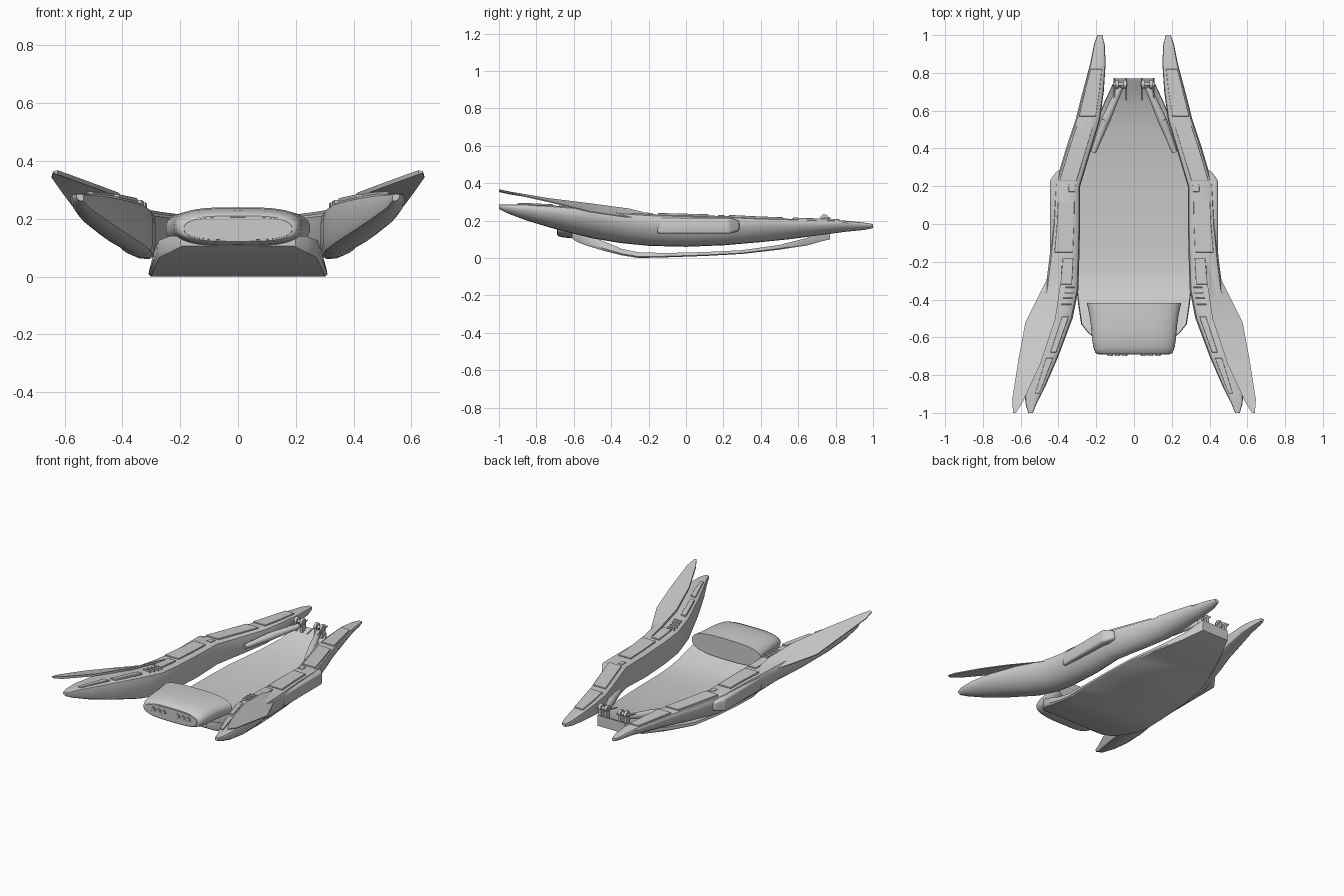
import bpy, bmesh, math
from mathutils import Vector

cube = bpy.data.objects.get("Cube")
if cube:
    bpy.data.objects.remove(cube, do_unlink=True)

GREY = (0.6, 0.6, 0.6, 1)
paint = bpy.data.materials.new("light_grey")
paint.use_nodes = True
paint.diffuse_color = GREY
paint.node_tree.nodes["Principled BSDF"].inputs["Base Color"].default_value = GREY


def finish(name, bm, angle=35, bevel=0):
    bmesh.ops.recalc_face_normals(bm, faces=bm.faces[:])
    mesh = bpy.data.meshes.new(name)
    bm.to_mesh(mesh)
    bm.free()
    mesh.materials.append(paint)
    obj = bpy.data.objects.new(name, mesh)
    bpy.context.collection.objects.link(obj)
    if bevel:
        mod = obj.modifiers.new("Bevel", "BEVEL")
        mod.width, mod.segments = bevel, 3
    bpy.ops.object.select_all(action="DESELECT")
    obj.select_set(True)
    bpy.context.view_layer.objects.active = obj
    bpy.ops.object.shade_smooth_by_angle(angle=math.radians(angle))
    return obj


def loft(name, rings, angle=35, bevel=0):
    """Skin a list of equal point rings and cap both ends."""
    bm = bmesh.new()
    loops = [[bm.verts.new(p) for p in ring] for ring in rings]
    n = len(loops[0])
    for a, b in zip(loops, loops[1:]):
        for i in range(n):
            j = (i + 1) % n
            bm.faces.new((a[i], a[j], b[j], b[i]))
    bm.faces.new(loops[0])
    bm.faces.new(loops[-1])
    return finish(name, bm, angle, bevel)


def rod(name, start, end, r1, r2=None, sides=20):
    a, b = Vector(start), Vector(end)
    bm = bmesh.new()
    bmesh.ops.create_cone(bm, cap_ends=True, segments=sides, radius1=r1,
                          radius2=r1 if r2 is None else r2, depth=(b - a).length)
    turn = (b - a).to_track_quat("Z", "Y").to_matrix()
    for v in bm.verts:
        v.co = turn @ v.co + (a + b) / 2
    return finish(name, bm)


def box(name, x, y, z, bevel=0):
    ring = [(x[0], z[0]), (x[1], z[0]), (x[1], z[1]), (x[0], z[1])]
    return loft(name, [[(px, py, pz) for px, pz in ring] for py in y], 35, bevel)


# Pontoon stations: y, inner x, outer x, bottom z, top z
HULL = [
    (-1.0, .535, .56, .262, .285), (-.95, .515, .575, .237, .287),
    (-.85, .465, .58, .2, .287), (-.7, .4, .565, .155, .28),
    (-.5, .325, .52, .105, .265), (-.35, .295, .47, .08, .245),
    (-.2, .29, .45, .065, .235), (0, .285, .43, .06, .23),
    (.2, .285, .42, .068, .225), (.4, .225, .36, .085, .215),
    (.55, .18, .31, .1, .21), (.7, .16, .272, .12, .205),
    (.85, .15, .232, .14, .2), (.95, .155, .212, .15, .19),
    (1.0, .168, .195, .16, .182)]
SECTION = [(.04, .06), (0, .2), (0, .72), (.04, .9), (.14, .98), (.3, 1), (.8, 1),
           (.94, .95), (1, .82), (.99, .65), (.92, .45), (.8, .27), (.62, .11),
           (.4, .02), (.15, 0)]


def station(y):
    for a, b in zip(HULL, HULL[1:]):
        if a[0] <= y <= b[0]:
            t = (y - a[0]) / (b[0] - a[0])
            return [p + (q - p) * t for p, q in zip(a, b)]


def hull_panel(name, s, y0, y1, u0, u1, rise=.007):
    rings = []
    for k in range(7):
        y, xi, xo, zb, zt = station(y0 + (y1 - y0) * k / 6)
        xa, xb = (s * (xi + (xo - xi) * u) for u in (u0, u1))
        top, low = zt + rise, zt - .025
        rings.append([(xa, y, low), (xa, y, top), (xb, y, top), (xb, y, low)])
    loft(name, rings, 30, .003)


# Wing edges: outer point then inner point
WING = [((.43, -.2, .205), (.385, -.2, .232)), ((.455, -.28, .213), (.385, -.3, .258)),
        ((.575, -.52, .248), (.415, -.5, .285)), ((.612, -.72, .298), (.495, -.74, .315)),
        ((.645, -.93, .345), (.59, -.945, .35)), ((.64, -1.0, .362), (.625, -1.0, .362))]
PANELS = [(.57, .82, .2, .9), (.23, .52, .2, .88), (-.15, .12, .22, .85),
          (-.32, -.18, .2, .55), (-.68, -.49, .12, .3), (-.9, -.71, .15, .38)]

for s, side in ((1, "left"), (-1, "right")):
    loft(side + "_pontoon",
         [[(s * (xi + (xo - xi) * u), y, zb + (zt - zb) * v) for u, v in SECTION]
          for y, xi, xo, zb, zt in HULL])
    for i, spec in enumerate(PANELS):
        hull_panel(f"{side}_top_panel_{i}", s, *spec)
    # Small vents between the panels and the wing
    for k in range(4):
        y = -.33 - k * .03
        hull_panel(f"{side}_vent_{k}", s, y - .008, y, .12, .4, .01)
    hull_panel(side + "_rear_latch", s, .17, .21, .2, .45, .004)

    # Bulge on the outer flank
    loft(side + "_flank_pod",
         [[(s * .36, y, .13 + d), (s * x, y, .13 + d), (s * x, y, .215 - d),
           (s * .36, y, .215 - d)]
          for y, x, d in ((-.175, .42, .015), (-.14, .445, 0), (.23, .445, 0), (.285, .405, .015))],
         40, .012)

    # Swept wing
    rings = []
    for outer, inner in WING:
        o, i = Vector(outer), Vector(inner)
        o.x, i.x = o.x * s, i.x * s
        lift = Vector((0, 0, .006))
        rings.append([o - lift * .5, o + lift * .5, i + lift, i - lift * 1.5])
    loft(side + "_wing", rings, 30)

    # Rear strut and hinge
    rod(side + "_strut", (s * .072, .725, .185), (s * .15, .55, .165), .016, .024)
    rod(side + "_strut_end", (s * .15, .55, .165), (s * .215, .38, .145), .024, .014)
    rod(side + "_hinge_pin", (s * .035, .74, .21), (s * .11, .74, .21), .01)
    for x in (.05, .092):
        rod(side + "_hinge_knuckle", (s * (x - .009), .74, .212), (s * (x + .009), .74, .212), .022)
        box(side + "_hinge_foot", (s * (x - .009), s * (x + .009)), (.722, .758), (.15, .205))
    for x in (.04, .104):
        rod(side + "_hinge_rod", (s * x, .655, .19), (s * x, .772, .215), .004, sides=8)

# Deck stations: y, half width, bottom z, top z
DECK = [(.77, .1, .1, .17), (.72, .122, .088, .145), (.65, .155, .068, .108),
        (.5, .215, .045, .07), (.3, .28, .022, .042), (.1, .3, .011, .032),
        (-.1, .308, .004, .027), (-.25, .31, 0, .03), (-.34, .305, .014, .048),
        (-.43, .295, .036, .085), (-.53, .28, .066, .125), (-.58, .24, .085, .14),
        (-.61, .2, .105, .14)]
loft("deck", [[(-w, y, zb + (zt - zb) * .25), (-w * .97, y, zb), (w * .97, y, zb),
               (w, y, zb + (zt - zb) * .25), (w * .985, y, zt), (-w * .985, y, zt)]
              for y, w, zb, zt in DECK])


def oval(w, y, zb, zt, power=.62, n=40):
    ring = []
    for k in range(n):
        a = 2 * math.pi * k / n
        c, d = math.cos(a), math.sin(a)
        ring.append((w * math.copysign(abs(c) ** power, c), y,
                     (zb + zt) / 2 + (zt - zb) / 2 * math.copysign(abs(d) ** .8, d)))
    return ring


# Nose pod with a bordered front face
loft("nose_pod", [oval(*r) for r in (
    (.25, -.418, .1, .235), (.238, -.47, .1, .238), (.228, -.54, .103, .24),
    (.222, -.61, .106, .236), (.215, -.655, .11, .228), (.204, -.682, .116, .217),
    (.195, -.688, .122, .21))], 40)
loft("nose_face", [oval(.19, -.68, .125, .207), oval(.187, -.691, .127, .205)])

# Six round lamps
for x in (.05, .088, .126):
    for s in (1, -1):
        rod("lamp_ring", (s * x, -.685, .17), (s * x, -.696, .17), .016)
        rod("lamp_lens", (s * x, -.69, .17), (s * x, -.699, .17), .012)
